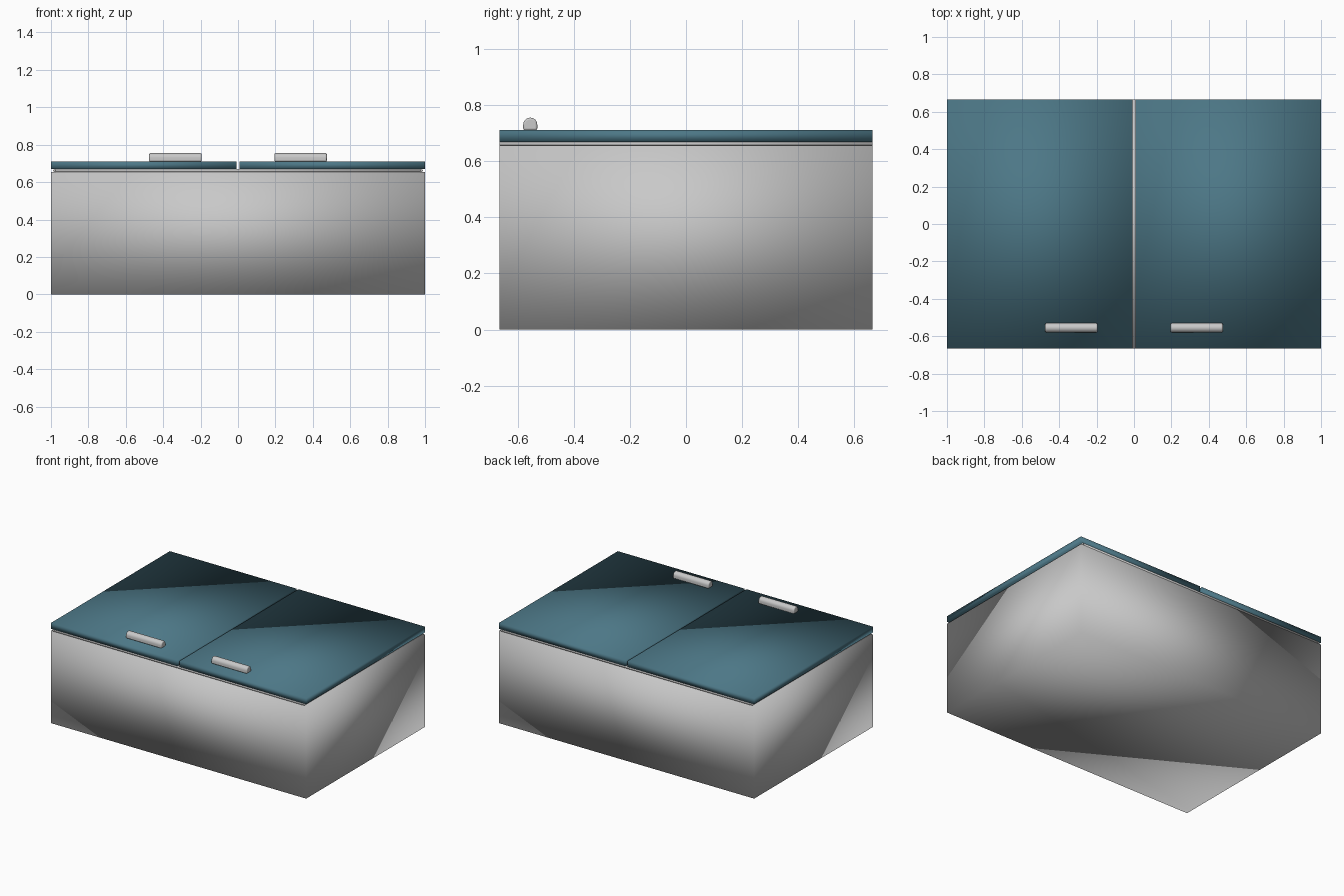
import bpy, bmesh, math
from mathutils import Vector, Matrix

if "Cube" in bpy.data.objects:
    bpy.data.objects.remove(bpy.data.objects["Cube"], do_unlink=True)


def material(name, rgb):
    m = bpy.data.materials.new(name)
    m.use_nodes = True
    colour = (*rgb, 1)
    m.diffuse_color = colour
    node = next(n for n in m.node_tree.nodes if n.type == 'BSDF_PRINCIPLED')
    node.inputs["Base Color"].default_value = colour
    return m


GREY = material("pale grey", (0.58, 0.58, 0.58))
TEAL = material("dark teal", (0.073, 0.185, 0.24))


def finish(name, bm, mat):
    bmesh.ops.recalc_face_normals(bm, faces=bm.faces)
    mesh = bpy.data.meshes.new(name)
    bm.to_mesh(mesh)
    bm.free()
    mesh.materials.append(mat)
    mesh.shade_smooth()
    obj = bpy.data.objects.new(name, mesh)
    bpy.context.collection.objects.link(obj)
    return obj


def box(name, low, high, mat):
    """Softly shaded box between two corners."""
    low, high = Vector(low), Vector(high)
    bm = bmesh.new()
    bmesh.ops.create_cube(bm, size=1, matrix=Matrix.Translation((low + high) / 2)
                          @ Matrix.Diagonal((*(high - low), 1)))
    return finish(name, bm, mat)


def handle(name, x, length=0.28, radius=0.025, y=-0.555, z=0.71):
    """Bar with an arched section and eased ends."""
    bm = bmesh.new()
    section = [(-radius, 0), (radius, 0)]
    for i in range(13):
        a = math.pi * i / 12
        section.append((radius * math.cos(a), 0.02 + radius * math.sin(a)))
    face = bm.faces.new([bm.verts.new((x - length / 2, y + u, z + v)) for u, v in section])
    out = bmesh.ops.extrude_face_region(bm, geom=[face])
    verts = [g for g in out["geom"] if isinstance(g, bmesh.types.BMVert)]
    bmesh.ops.translate(bm, verts=verts, vec=(length, 0, 0))
    obj = finish(name, bm, GREY)
    bevel = obj.modifiers.new("eased ends", 'BEVEL')
    bevel.width = 0.007
    bevel.segments = 3
    bevel.angle_limit = math.radians(50)
    bpy.ops.object.select_all(action='DESELECT')
    obj.select_set(True)
    bpy.context.view_layer.objects.active = obj
    bpy.ops.object.shade_smooth_by_angle(angle=math.radians(40))


D = 0.665   # half depth

# Cabinet body with a narrow rebate under the outer door edges
box("cabinet_body", (-1, -D, 0), (1, D, 0.655), GREY)
box("body_rim", (-0.975, -D, 0.655), (0.975, D, 0.669), GREY)

# Doors, hinge rods and handles on both sides
for side, s in (("left", 1), ("right", -1)):
    xs = sorted((s * 0.008, s))
    box(side + "_door", (xs[0], -D, 0.669), (xs[1], D, 0.711), TEAL)
    handle(side + "_handle", s * 0.335)
    bm = bmesh.new()
    bmesh.ops.create_cone(bm, cap_ends=True, segments=12, radius1=0.007, radius2=0.007,
                          depth=2 * D, matrix=Matrix.Translation((s * 0.982, 0, 0.662))
                          @ Matrix.Rotation(math.pi / 2, 4, 'X'))
    finish(side + "_hinge_rod", bm, GREY)
